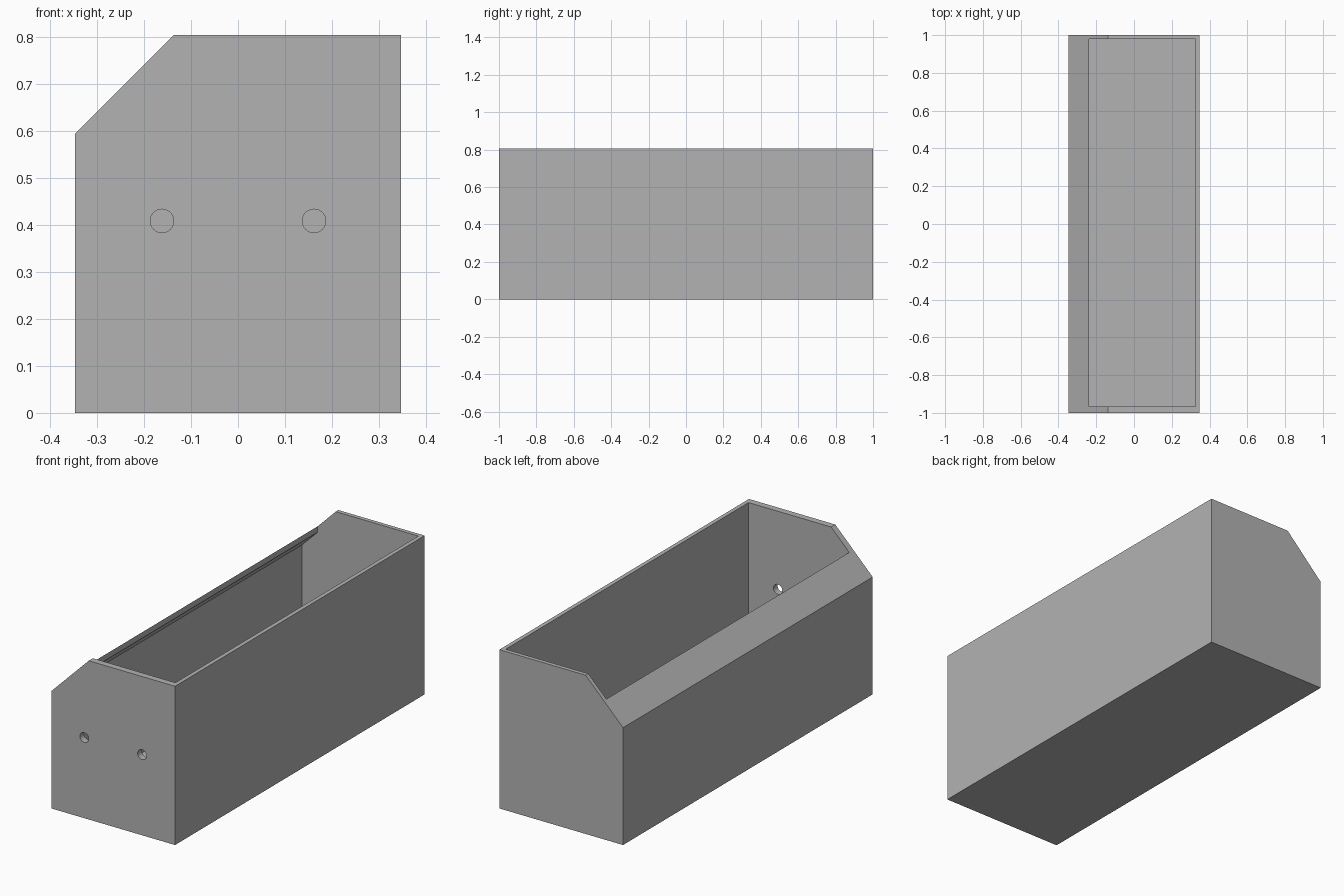
import bpy, bmesh, math
from mathutils import Matrix

if "Cube" in bpy.data.objects:
    bpy.data.objects.remove(bpy.data.objects["Cube"])

grey = bpy.data.materials.new("plain_grey")
grey.diffuse_color = (0.45, 0.45, 0.45, 1)
grey.use_nodes = True
grey.node_tree.nodes["Principled BSDF"].inputs["Base Color"].default_value = grey.diffuse_color


def add_object(name, bm):
    bmesh.ops.recalc_face_normals(bm, faces=bm.faces)
    mesh = bpy.data.meshes.new(name)
    bm.to_mesh(mesh)
    bm.free()
    mesh.materials.append(grey)
    obj = bpy.data.objects.new(name, mesh)
    bpy.context.collection.objects.link(obj)
    return obj


def prism(name, profile, y0, y1):
    """Extrude an x-z profile along y."""
    bm = bmesh.new()
    face = bm.faces.new([bm.verts.new((x, y0, z)) for x, z in profile])
    ext = bmesh.ops.extrude_face_region(bm, geom=[face])
    verts = [v for v in ext["geom"] if isinstance(v, bmesh.types.BMVert)]
    bmesh.ops.translate(bm, verts=verts, vec=(0, y1 - y0, 0))
    return add_object(name, bm)


def cut(target, cutter):
    mod = target.modifiers.new(cutter.name, "BOOLEAN")
    mod.operation = "DIFFERENCE"
    mod.solver = "EXACT"
    mod.object = cutter
    bpy.context.view_layer.objects.active = target
    bpy.ops.object.modifier_apply(modifier=mod.name)
    bpy.data.objects.remove(cutter)


# Outer body with one bevelled long edge
bin_body = prism("bin_body", [(-0.347, 0), (0.347, 0), (0.347, 0.805),
                              (-0.137, 0.805), (-0.347, 0.595)], -1, 1)

# Cavity: thin walls, a sloping lip and an open top
cavity = prism("cavity_cutter", [(-0.326, 0.021), (0.326, 0.021), (0.326, 0.95),
                                 (-0.239, 0.95), (-0.239, 0.673), (-0.326, 0.586)],
               -0.967, 0.979)
cavity.hide_render = True
cut(bin_body, cavity)

# Two screw holes through the front wall
for x in (-0.162, 0.162):
    bm = bmesh.new()
    bmesh.ops.create_cone(bm, cap_ends=True, segments=32, radius1=0.025,
                          radius2=0.025, depth=0.2,
                          matrix=Matrix.Translation((x, -1, 0.409))
                          @ Matrix.Rotation(math.pi / 2, 4, "X"))
    hole = add_object("hole_cutter", bm)
    hole.hide_render = True
    cut(bin_body, hole)

# Smooth hole walls, crisp box edges
bpy.ops.object.select_all(action="DESELECT")
bin_body.select_set(True)
bpy.context.view_layer.objects.active = bin_body
bpy.ops.object.shade_smooth_by_angle(angle=math.radians(30))
